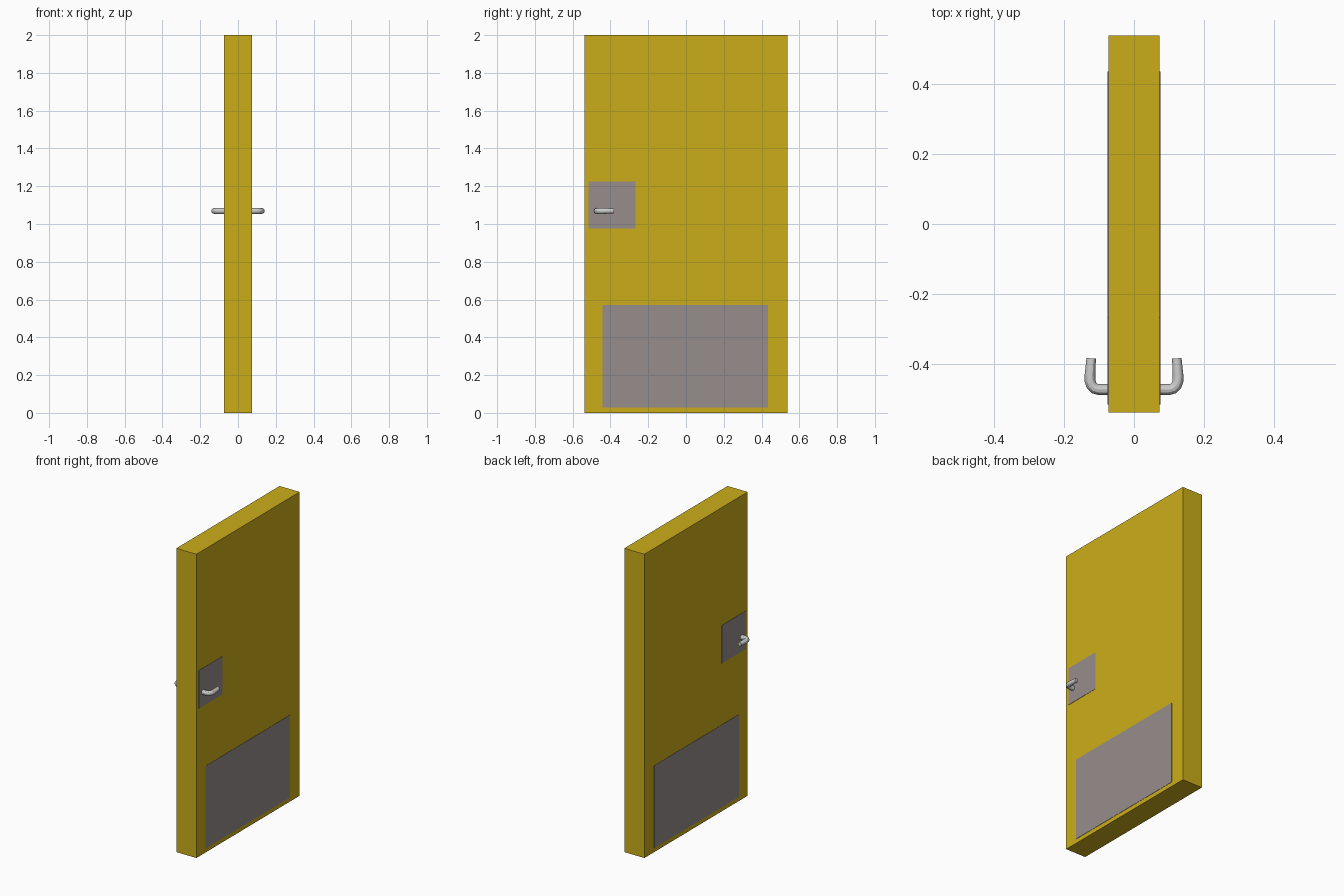
import bpy

if "Cube" in bpy.data.objects:
    bpy.data.objects.remove(bpy.data.objects["Cube"])


def material(name, color):
    mat = bpy.data.materials.new(name)
    mat.diffuse_color = color
    mat.use_nodes = True
    mat.node_tree.nodes["Principled BSDF"].inputs["Base Color"].default_value = mat.diffuse_color
    return mat


yellow = material("yellow_paint", (0.60, 0.42, 0.01, 1))
plate_grey = material("plate_grey", (0.31, 0.27, 0.26, 1))


def box(name, lo, hi, mat):
    centre = [(a + b) / 2 for a, b in zip(lo, hi)]
    bpy.ops.mesh.primitive_cube_add(size=1, location=centre)
    ob = bpy.context.object
    ob.name = name
    ob.scale = [b - a for a, b in zip(lo, hi)]
    bpy.ops.object.transform_apply(location=False, rotation=False, scale=True)
    ob.data.materials.append(mat)
    return ob


def lever_handle(name, side):
    # Round bar leaving the door, bending round to lie along it
    path = [(0.065, -0.472, 1.0), (0.100, -0.472, 1.0), (0.112, -0.469, 1.0),
            (0.121, -0.460, 1.0), (0.1255, -0.447, 1.0),
            (0.1255, -0.430, 0.97), (0.122, -0.383, 0.87)]
    curve = bpy.data.curves.new(name, 'CURVE')
    curve.dimensions = '3D'
    curve.bevel_depth = 0.0155
    curve.bevel_resolution = 4
    curve.use_fill_caps = True
    spline = curve.splines.new('POLY')
    spline.points.add(len(path) - 1)
    for point, (x, y, r) in zip(spline.points, path):
        point.co = (side * x, y, 1.069, 1)
        point.radius = r
    ob = bpy.data.objects.new(name, curve)
    bpy.context.collection.objects.link(ob)
    # Turn the curve into a mesh, keeping the cut end sharp
    bpy.ops.object.select_all(action='DESELECT')
    ob.select_set(True)
    bpy.context.view_layer.objects.active = ob
    bpy.ops.object.convert(target='MESH')
    bpy.ops.object.shade_smooth_by_angle()


# Door slab
T = 0.073
box("door_slab", (-T, -0.537, 0), (T, 0.537, 2), yellow)

# Lock plate, kick plate and lever on each face
for side, label in ((1, "right"), (-1, "left")):
    inner, outer = side * (T - 0.01), side * (T + 0.002)
    x0, x1 = min(inner, outer), max(inner, outer)
    box(f"lock_plate_{label}", (x0, -0.515, 0.975), (x1, -0.267, 1.225), plate_grey)
    box(f"kick_plate_{label}", (x0, -0.443, 0.028), (x1, 0.435, 0.57), plate_grey)
    lever_handle(f"lever_handle_{label}", side)
